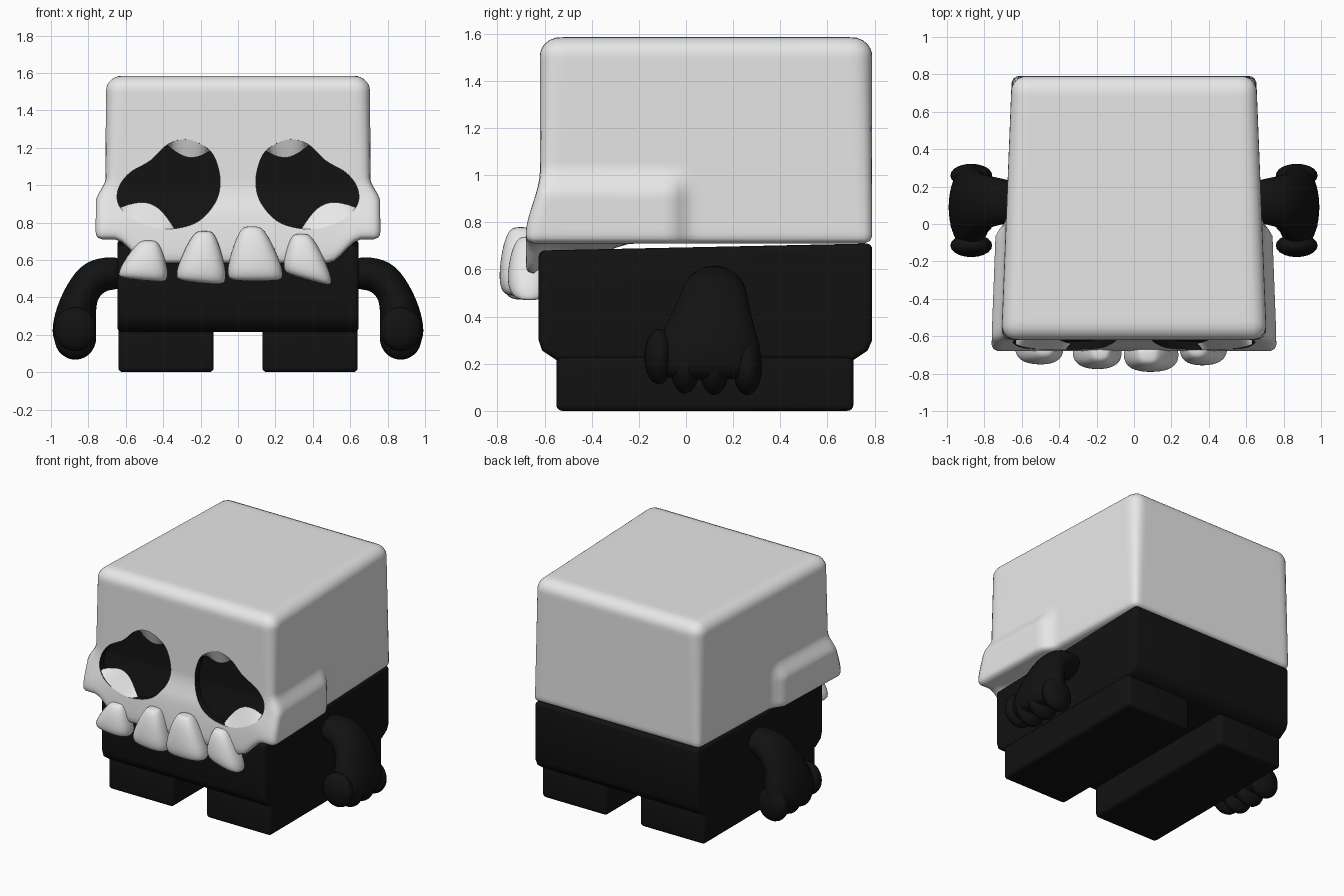
import bpy, bmesh, math
from mathutils import Vector

if "Cube" in bpy.data.objects:
    bpy.data.objects.remove(bpy.data.objects["Cube"], do_unlink=True)


def material(name, value):
    m = bpy.data.materials.new(name)
    m.use_nodes = True
    col = (value, value, value, 1)
    m.diffuse_color = col
    m.node_tree.nodes["Principled BSDF"].inputs["Base Color"].default_value = col
    return m


BONE = material("bone white", 0.8)
BLACK = material("black", 0.006)


def finish(name, bm, mats, angle=50, subsurf=0):
    """Turn a bmesh into a shaded object."""
    me = bpy.data.meshes.new(name)
    bm.to_mesh(me)
    bm.free()
    ob = bpy.data.objects.new(name, me)
    bpy.context.collection.objects.link(ob)
    for m in mats:
        me.materials.append(m)
    if subsurf:
        ob.modifiers.new("smooth", 'SUBSURF').levels = subsurf
        ob.modifiers["smooth"].render_levels = subsurf
    smooth(ob, angle)
    return ob


def smooth(ob, angle):
    bpy.ops.object.select_all(action='DESELECT')
    ob.select_set(True)
    bpy.context.view_layer.objects.active = ob
    bpy.ops.object.shade_smooth_by_angle(angle=math.radians(angle))


def step(a, b, v):
    t = min(1, max(0, (v - a) / (b - a)))
    return t * t * (3 - 2 * t)


def loft(rings):
    """Skin a list of closed point rings and cap the ends."""
    bm = bmesh.new()
    vs = [[bm.verts.new(p) for p in r] for r in rings]
    n = len(vs[0])
    for a, b in zip(vs, vs[1:]):
        for i in range(n):
            j = (i + 1) % n
            bm.faces.new((a[i], a[j], b[j], b[i]))
    bm.faces.new(vs[0])
    bm.faces.new(vs[-1])
    bmesh.ops.recalc_face_normals(bm, faces=bm.faces)
    return bm


def bevelled_prism(name, outline, x0, x1, r):
    """Side outline (y, z) extruded along x with rounded edges."""
    bm = loft([[(x, y, z) for y, z in outline] for x in (x0, x1)])
    edges = [e for e in bm.edges if e.calc_face_angle(0) > 0.8]
    bmesh.ops.bevel(bm, geom=edges, offset=r, segments=4, profile=0.5, affect='EDGES')
    return finish(name, bm, [BLACK])


# Head: rounded block with flared cheeks and a dropped front jaw
def face_y(z):
    return -0.62 - 0.06 * step(1.02, 0.74, z)


def head_point(co):
    h, mid = Vector((0.71, 0.705, 0.4375)), Vector((0, 0.085, 1.1475))
    p = Vector([2 * c * e for c, e in zip(co, h)])
    r = 0.06 + 0.025 * p.z / h.z
    inner = Vector([max(r - e, min(e - r, c)) for c, e in zip(p, h)])
    p = mid + inner + r * (p - inner).normalized()
    x, y, z = p
    side = x / 0.71
    x *= (0.685 - 0.04 * y) / 0.71
    x += side * 0.053 * step(1.04, 0.91, z) * step(0.03, -0.07, y)
    drop = 0.04 * step(-0.2, -0.35, y) + 0.09 * step(-0.48, -0.6, y)
    drop *= 1 - step(0.48, 0.66, abs(x))
    new_y = y + (face_y(z) + 0.62) * step(0, -0.6, y)
    return Vector((x, new_y, z - drop * step(0.86, 0.72, z)))


bm = bmesh.new()
bmesh.ops.create_cube(bm, size=1)
bmesh.ops.subdivide_edges(bm, edges=bm.edges[:], cuts=42, use_grid_fill=True)
for v in bm.verts:
    v.co = head_point(v.co)
head = finish("head", bm, [BONE, BLACK])

# Eye sockets: black cut recesses with bone slivers at the rim
EYE = [(.286, 1.246), (.38, 1.215), (.47, 1.13), (.58, 1.065), (.64, .98),
       (.635, .89), (.55, .81), (.4, .765), (.23, .797), (.126, .9),
       (.095, 1.02), (.126, 1.15), (.19, 1.215)]


def rim(t):
    """Point on the smooth closed socket outline."""
    i, u = int(t), t - int(t)
    a, b, c, d = [Vector(EYE[(i + k) % len(EYE)]) for k in (-1, 0, 1, 2)]
    return 0.5 * (2 * b + (c - a) * u + (2 * a - 5 * b + 4 * c - d) * u * u
                  + (3 * b - a - 3 * c + d) * u ** 3)


def socket_cutter(s):
    outline = [rim(k / 5) for k in range(5 * len(EYE))]
    mid = Vector((.37, .99))
    rings = [[(s * p.x, -0.9, p.y) for p in outline]]
    for f in (1, 0.75, 0.5, 0.25, 0.03):
        pts = [mid + (p - mid) * f for p in outline]
        rings.append([(s * p.x, face_y(p.y) + 0.05, p.y) for p in pts])
    bm = loft(rings)
    for f in bm.faces:
        f.material_index = 1
    return finish("socket_cutter", bm, [BONE, BLACK])


def sliver(name, s, t0, t1, bulge):
    n, bm, rows = 14, bmesh.new(), []
    a, b = rim(t0), rim(t1)
    for k in range(n + 1):
        u = k / n
        o = rim(t0 + (t1 - t0) * u)
        i = a.lerp(b, u) + Vector(bulge) * math.sin(math.pi * u)
        rows.append([bm.verts.new((s * p.x, face_y(p.y) + d, p.y))
                     for p, d in ((o, 0.006), (i, 0.04))])
    for p, q in zip(rows, rows[1:]):
        f = bm.faces.new((p[0], q[0], q[1], p[1]))
        f.normal_update()
        if f.normal.y > 0:
            f.normal_flip()
    finish(name, bm, [BONE])


for s, side in ((1, "left"), (-1, "right")):
    cutter = socket_cutter(s)
    mod = head.modifiers.new("socket", 'BOOLEAN')
    mod.operation, mod.solver, mod.object = 'DIFFERENCE', 'EXACT', cutter
    bpy.context.view_layer.objects.active = head
    bpy.ops.object.modifier_apply(modifier=mod.name)
    bpy.data.objects.remove(cutter, do_unlink=True)
    sliver(side + "_upper_socket_rim", s, 11.4, 14.0, (0, -0.05))
    sliver(side + "_lower_socket_rim", s, 5.1, 7.35, (-0.02, 0.075))
smooth(head, 50)


# Teeth: four chunky stubs, narrow at the root
def tooth(name, cx, z0, z1, hw, front, lean, slope):
    rings = []
    for t, w, d in ((1, .25, .3), (.95, .42, .6), (.75, .66, .85), (.5, .86, 1),
                    (.25, 1.03, 1.05), (.09, 1.03, .95), (0, .92, .65)):
        ring = []
        for k in range(16):
            a = math.tau * k / 16
            c, n = [math.copysign(abs(f(a)) ** 0.8, f(a)) for f in (math.cos, math.sin)]
            x = hw * w * c
            z = z0 + (z1 - z0) * t + slope * x * (1 - t)
            ring.append((cx + lean * t + x, front + 0.09 + 0.09 * d * n, z))
        rings.append(ring)
    finish(name, loft(rings), [BONE], 60, 2)


tooth("tooth_1", -.512, .49, .705, .128, -.75, .035, -.1)
tooth("tooth_2", -.2, .475, .755, .13, -.775, .02, -.1)
tooth("tooth_3", .095, .485, .78, .145, -.79, -.02, 0)
tooth("tooth_4", .378, .49, .74, .125, -.755, -.04, -.28)

# Body and legs
bevelled_prism("body", [(-.55, .215), (-.61, .255), (-.625, .3), (-.625, .68),
                        (.79, .71), (.79, .3), (.77, .255), (.71, .215)], -.645, .645, .025)
for s, side in ((1, "left"), (-1, "right")):
    bevelled_prism(side + "_leg", [(-.55, 0), (-.55, .25), (.71, .25), (.71, 0)],
                   s * .13, s * .64, .025)

# Arms: swept sections (x, z, thickness, y centre, half depth), then fingers
ARM = [(.60, .53, .085, .12, .10), (.70, .53, .092, .12, .125), (.775, .507, .1, .12, .14),
       (.835, .43, .092, .11, .165), (.862, .34, .108, .1, .2), (.875, .25, .12, .09, .235),
       (.878, .18, .118, .09, .24), (.875, .13, .08, .1, .2)]
for s, side in ((1, "left"), (-1, "right")):
    rings = []
    for i, (x, z, th, cy, hw) in enumerate(ARM):
        p, q = ARM[max(0, i - 1)], ARM[min(len(ARM) - 1, i + 1)]
        t = Vector((q[0] - p[0], q[1] - p[1])).normalized()
        angles = [math.tau * k / 16 for k in range(16)]
        rings.append([(s * (x - t.y * th * math.cos(a)), cy + hw * math.sin(a),
                       z + t.x * th * math.cos(a)) for a in angles])
    finish(side + "_arm", loft(rings), [BLACK], 60, 2)
    for k, (y, z) in enumerate(((-.115, .23), (-.005, .19), (.12, .185), (.26, .185))):
        bm = bmesh.new()
        bmesh.ops.create_uvsphere(bm, u_segments=20, v_segments=14, radius=1)
        for v in bm.verts:
            v.co = (s * (.87 + .112 * v.co.x), y + .062 * v.co.y, z + .118 * v.co.z)
        finish(f"{side}_finger_{k + 1}", bm, [BLACK], 60)
